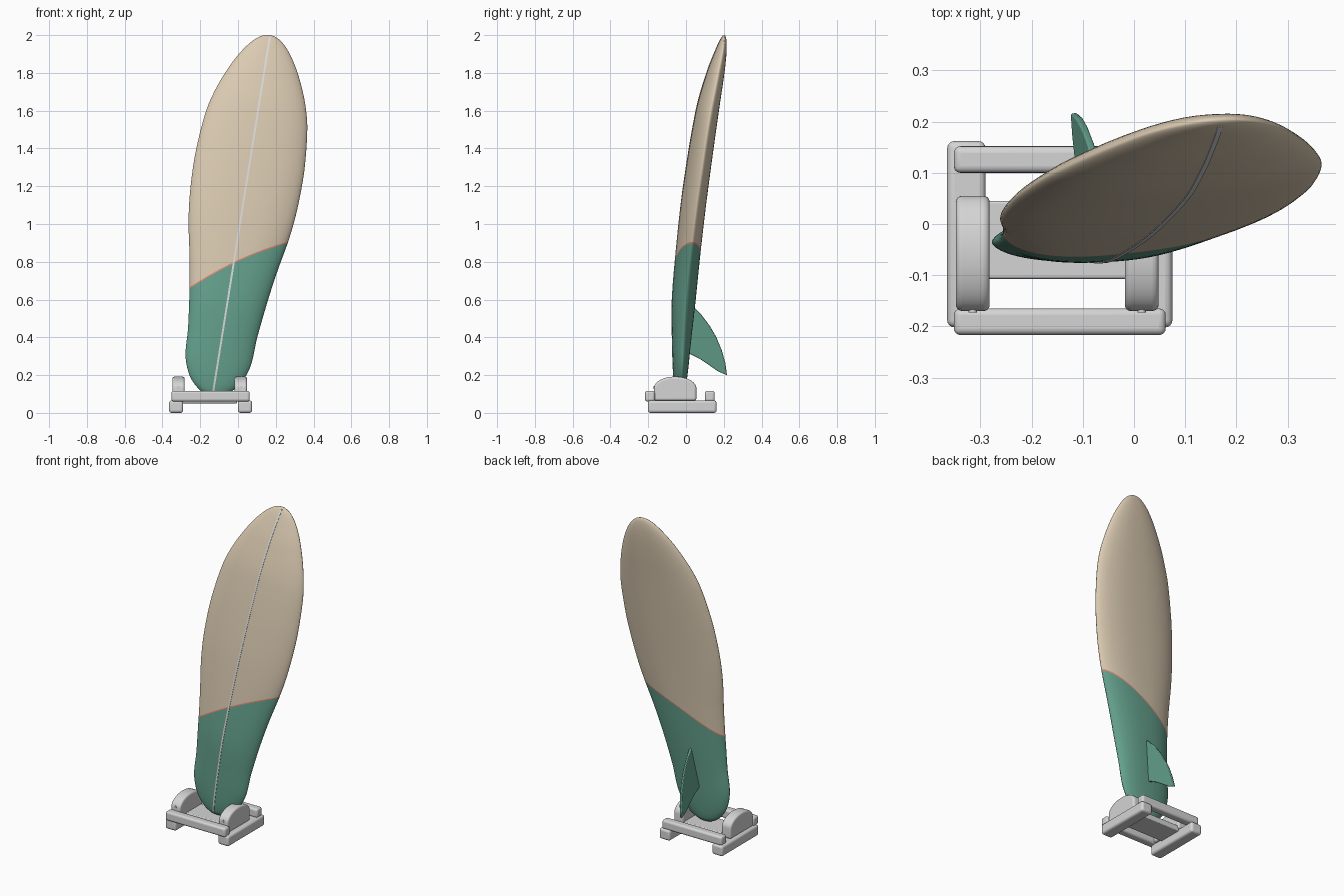
import bpy, bmesh, math
from mathutils import Vector

if "Cube" in bpy.data.objects:
    bpy.data.objects.remove(bpy.data.objects["Cube"])


def material(name, rgb):
    m = bpy.data.materials.new(name)
    m.diffuse_color = (*rgb, 1)
    m.use_nodes = True
    m.node_tree.nodes["Principled BSDF"].inputs["Base Color"].default_value = m.diffuse_color
    return m


CREAM = material("cream", (0.70, 0.59, 0.44))
TEAL = material("sea_green", (0.13, 0.36, 0.27))
CORAL = material("coral", (0.80, 0.25, 0.17))
PALE = material("pale_grey", (0.72, 0.72, 0.72))
GREY = material("stand_grey", (0.66, 0.66, 0.66))


def finish(bm, name, mats, angle=40):
    bmesh.ops.recalc_face_normals(bm, faces=bm.faces)
    me = bpy.data.meshes.new(name)
    bm.to_mesh(me)
    bm.free()
    ob = bpy.data.objects.new(name, me)
    bpy.context.collection.objects.link(ob)
    for m in mats:
        me.materials.append(m)
    bpy.ops.object.select_all(action='DESELECT')
    ob.select_set(True)
    bpy.context.view_layer.objects.active = ob
    bpy.ops.object.shade_smooth_by_angle(angle=math.radians(angle))
    return ob


def smooth(pts, x):
    """Cubic interpolation through (x, y) points."""
    n = len(pts)
    i = 0
    while i < n - 2 and x > pts[i + 1][0]:
        i += 1

    def slope(k):
        a, b = pts[max(k - 1, 0)], pts[min(k + 1, n - 1)]
        return (b[1] - a[1]) / (b[0] - a[0])
    (x0, y0), (x1, y1) = pts[i], pts[i + 1]
    d = x1 - x0
    t = min(max((x - x0) / d, 0), 1)
    return ((2*t**3 - 3*t**2 + 1) * y0 + (t**3 - 2*t**2 + t) * d * slope(i)
            + (3*t**2 - 2*t**3) * y1 + (t**3 - t**2) * d * slope(i + 1))


# Board shape along its length: half width, half thickness, rocker
L = 1.934
WIDTH = [(0, 0), (.02, .07), (.09, .138), (.19, .175), (.34, .185), (.56, .212), (.72, .238),
         (.87, .267), (1.0, .284), (1.15, .292), (1.28, .291), (1.48, .272), (1.6, .242),
         (1.75, .18), (1.85, .12), (L, 0)]
THICK = [(0, 0), (.03, .024), (.11, .036), (.31, .05), (.52, .0615), (.82, .064),
         (1.12, .064), (1.53, .058), (1.73, .045), (1.85, .029), (L, 0)]
ROCKER = [(0, -.033), (.11, -.03), (.31, -.023), (.52, -.0115), (.82, .016),
          (1.12, .051), (1.53, .113), (1.73, .156), (1.85, .185), (L, .203)]
WIDTH2 = [(s, w * w) for s, w in WIDTH]
THICK2 = [(s, t * t) for s, t in THICK]


def half_width(s):
    return math.sqrt(max(smooth(WIDTH2, s), 0))


def half_thick(s):
    return math.sqrt(max(smooth(THICK2, s), 0))


def place(u, s, y):
    """Leaning board frame (across, along, depth) to world."""
    return Vector((-.135 + .1576 * s + .9875 * u, y + .045 * u, .09 + .9875 * s - .1576 * u))


# Surfboard: rows follow the curved paint edge
COLS, LOW, HIGH, BAND = 72, 36, 60, .008
bm = bmesh.new()
rows = [[] for _ in range(LOW + HIGH + 2)]
for c in range(COLS):
    a = 2 * math.pi * c / COLS
    v = math.cos(a)
    edge = .7
    for _ in range(20):
        u = v * half_width(edge)
        edge = .71 + .7 * u - .5 * u * u
    stations = [edge * (1 - math.cos(math.pi / 2 * k / LOW)) for k in range(LOW + 1)]
    start = edge + BAND
    stations += [start + (L - start) * math.sin(math.pi / 2 * k / HIGH) for k in range(HIGH + 1)]
    side = (1 if math.sin(a) > 0 else -1) * max(1 - abs(v) ** 2.4, 0) ** .6
    for r, s in enumerate(stations):
        y = smooth(ROCKER, s) + half_thick(s) * side
        rows[r].append(bm.verts.new(place(v * half_width(s), s, y)))
for r in range(len(rows) - 1):
    for c in range(COLS):
        d = (c + 1) % COLS
        f = bm.faces.new((rows[r][c], rows[r][d], rows[r + 1][d], rows[r + 1][c]))
        f.material_index = 1 if r < LOW else 2 if r == LOW else 0
bmesh.ops.remove_doubles(bm, verts=bm.verts, dist=1e-5)
finish(bm, "surfboard", [CREAM, TEAL, CORAL], 60)

# Stringer strip on the front deck
bm = bmesh.new()
prev = None
for k in range(81):
    s = .015 + (L - .025) * k / 80
    y = smooth(ROCKER, s) - half_thick(s)
    ring = [bm.verts.new(place(u, s, y + d))
            for u, d in ((-.005, .003), (-.005, -.002), (.005, -.002), (.005, .003))]
    if prev:
        for i in range(4):
            j = (i + 1) % 4
            bm.faces.new((prev[i], prev[j], ring[j], ring[i]))
    else:
        bm.faces.new(ring)
    prev = ring
bm.faces.new(prev)
finish(bm, "stringer", [PALE])


def prism(bm, points, offset):
    """Closed solid from a loop of points and an offset."""
    f = bm.faces.new([bm.verts.new(p) for p in points])
    g = bmesh.ops.extrude_face_region(bm, geom=[f])
    bmesh.ops.translate(bm, vec=offset,
                        verts=[e for e in g['geom'] if isinstance(e, bmesh.types.BMVert)])


# Swept fin on the back, in the board's centre plane (y, z)
FIN = [(.0, .56), (.04, .56), (.085, .515), (.125, .462), (.16, .402), (.19, .33), (.208, .265),
       (.217, .2), (.17, .22), (.12, .255), (.075, .285), (.03, .308), (.0, .32)]
bm = bmesh.new()
prism(bm, [place(-.007, (z - .09) / .9875, y) for y, z in FIN],
      place(.007, 0, 0) - place(-.007, 0, 0))
fin = finish(bm, "fin", [TEAL])
bev = fin.modifiers.new("soft_edge", 'BEVEL')
bev.width, bev.segments = .004, 2


def rounded(ob, width):
    b = ob.modifiers.new("rounding", 'BEVEL')
    b.width, b.segments, b.limit_method = width, 4, 'ANGLE'
    b.angle_limit = math.radians(40)


def bar(name, x, y, z, r):
    bm = bmesh.new()
    bmesh.ops.create_cube(bm, size=1)
    for v in bm.verts:
        v.co = [lo + (hi - lo) * (q + .5) for q, (lo, hi) in zip(v.co, (x, y, z))]
    rounded(finish(bm, name, [GREY], 50), r)


# Stand frame
bar("front_crossbar", (-.352, .062), (-.217, -.165), (.06, .117), .013)
bar("back_crossbar", (-.352, .062), (.10, .152), (.06, .117), .013)
bar("base_plate", (-.295, -.005), (-.107, .045), (.05, .085), .005)

# Side rails, round-topped cradle pads and their bolts
PAD = [(-.17, .065), (-.17, .13)]
PAD += [(-.0575 - .1125 * math.cos(math.pi * k / 24), .13 + .062 * math.sin(math.pi * k / 24))
        for k in range(1, 24)]
PAD += [(.055, .13), (.055, .065)]
for side, m in (("left", -1), ("right", 1)):
    cx = -.145 + m * .1825
    bar(side + "_rail", (cx - .0375, cx + .0375), (-.202, .162), (0, .066), .014)
    px = -.15 + m * .165
    bm = bmesh.new()
    prism(bm, [(px - .033, y, z) for y, z in PAD], (.066, 0, 0))
    rounded(finish(bm, side + "_pad", [GREY], 50), .012)
    bm = bmesh.new()
    bmesh.ops.create_cone(bm, cap_ends=True, segments=16, radius1=.008, radius2=.008, depth=.02)
    for v in bm.verts:
        v.co = (px + v.co.x, -.163 + v.co.z, .135 + v.co.y)
    finish(bm, side + "_bolt", [GREY])
